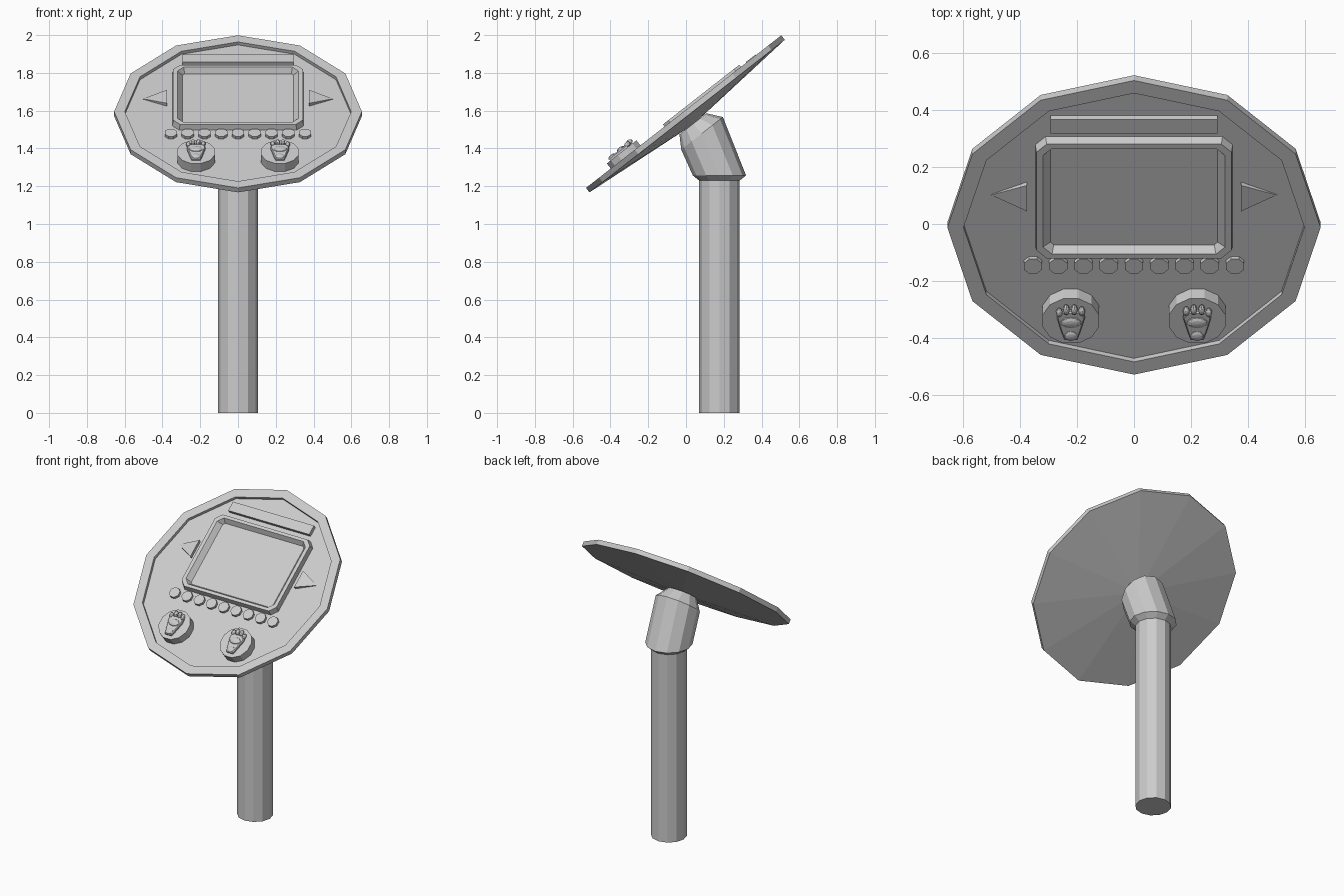
import bpy, bmesh, math
from mathutils import Matrix, Vector

if "Cube" in bpy.data.objects:
    bpy.data.objects.remove(bpy.data.objects["Cube"])

# Frame of the tilted console: local x right, y up the slope, z out of the face
TILT = math.radians(38)
PANEL = Matrix.Translation((0, -0.0125, 1.595)) @ Matrix.Rotation(TILT, 4, 'X')
FLOOR = -0.02


def finish(name, bm, matrix):
    bmesh.ops.remove_doubles(bm, verts=bm.verts, dist=1e-5)
    bmesh.ops.recalc_face_normals(bm, faces=bm.faces)
    bm.transform(matrix)
    mesh = bpy.data.meshes.new(name)
    bm.to_mesh(mesh)
    bm.free()
    ob = bpy.data.objects.new(name, mesh)
    bpy.context.collection.objects.link(ob)
    return ob


def loft(name, rings, matrix=PANEL):
    """Skin a list of equal-length point rings and cap both ends."""
    bm = bmesh.new()
    loops = [[bm.verts.new(p) for p in ring] for ring in rings]
    n = len(loops[0])
    for a, b in zip(loops, loops[1:]):
        for i in range(n):
            j = (i + 1) % n
            bm.faces.new((a[i], a[j], b[j], b[i]))
    bm.faces.new(loops[0][::-1])
    bm.faces.new(loops[-1])
    return finish(name, bm, matrix)


def circle(r, z, n=12, x=0, y=0, start=0.0):
    angles = [start + math.tau * i / n for i in range(n)]
    return [Vector((x + r * math.cos(a), y + r * math.sin(a), z)) for a in angles]


def chamfered(hx, hy, c, z, cy):
    """Rectangle with cut corners."""
    pts = [(hx, c - hy), (hx, hy - c), (hx - c, hy), (c - hx, hy),
           (-hx, hy - c), (-hx, c - hy), (c - hx, -hy), (hx - c, -hy)]
    return [Vector((x, y + cy, z)) for x, y in pts]


def tilted_ring(r, y, z, angle):
    m = Matrix.Translation((0, y, z)) @ Matrix.Rotation(angle, 4, 'X')
    return [m @ p for p in circle(r, 0)]


# Pole and bent neck
I = Matrix.Identity(4)
loft("pole", [circle(0.107, z, y=0.177) for z in (0, 1.23)], I)
loft("neck", [tilted_ring(0.107, 0.177, 1.23, 0),
              tilted_ring(0.141, 0.177, 1.257, 0),
              tilted_ring(0.140, 0.085, 1.48, TILT),
              tilted_ring(0.091, 0.037, 1.53, TILT)], I)

# Dish: shallow cone back, raised rim, recessed floor
loft("console_dish", [circle(0.002, -0.085), circle(0.656, -0.03), circle(0.656, 0),
                      circle(0.599, 0), circle(0.599, FLOOR)])

# Screen with its frame
CY = 0.128
loft("screen_frame", [chamfered(0.347, 0.262, 0.036, FLOOR, CY),
                      chamfered(0.343, 0.255, 0.036, 0.014, CY),
                      chamfered(0.320, 0.236, 0.032, 0.014, CY),
                      chamfered(0.294, 0.218, 0.012, -0.017, CY)])

# Bar above the screen
loft("top_bar", [[Vector((sx * 0.293, y, z)) for sx, y in
                  ((-1, 0.422), (1, 0.422), (1, 0.485), (-1, 0.485))]
                 for z in (FLOOR, 0.004)])

# Wedge arrows either side of the screen
for side, s in (("left", -1), ("right", 1)):
    loft("arrow_" + side, [[Vector((s * 0.376, 0.072, FLOOR)), Vector((s * 0.502, 0.132, FLOOR)),
                            Vector((s * 0.376, 0.188, FLOOR))],
                           [Vector((s * 0.376, 0.072, 0)), Vector((s * 0.502, 0.132, -0.017)),
                            Vector((s * 0.376, 0.188, 0))]])

# Row of small buttons
for i in range(9):
    x = (i - 4) * 0.0888
    loft(f"button_{i + 1}", [circle(0.035, z, 8, x, -0.176, math.pi / 8)
                             for z in (FLOOR, -0.003)])


# Palm pads with print-shaped relief: (name, x, y, z, rx, ry, rz)
BLOBS = [("ball", 0, 0.005, 0.046, 0.040, 0.026, 0.014),
         ("heel", 0, -0.055, 0.045, 0.026, 0.024, 0.012),
         ("toe_1", -0.041, 0.048, 0.047, 0.012, 0.018, 0.013),
         ("toe_2", -0.016, 0.062, 0.049, 0.012, 0.021, 0.014),
         ("toe_3", 0.012, 0.062, 0.049, 0.012, 0.021, 0.014),
         ("toe_4", 0.038, 0.054, 0.047, 0.012, 0.019, 0.013)]
SOLE = [(-0.022, -0.076), (0.022, -0.076), (0.032, -0.045), (0.049, 0.02),
        (0.047, 0.05), (-0.047, 0.05), (-0.049, 0.02), (-0.032, -0.045)]
for side, s in (("left", -1), ("right", 1)):
    cx, cy = s * 0.222, -0.39
    loft("pad_" + side, [circle(0.103, z, 12, cx, cy, math.pi / 12) for z in (FLOOR, 0.034)])
    loft("sole_" + side, [[Vector((cx + x * k, cy + y * k, z)) for x, y in SOLE]
                          for k, z in ((1, 0.03), (1, 0.044), (0.9, 0.05))])
    for part, x, y, z, rx, ry, rz in BLOBS:
        bm = bmesh.new()
        bmesh.ops.create_uvsphere(bm, u_segments=10, v_segments=6, radius=1)
        finish(f"{part}_{side}", bm, PANEL @ Matrix.Translation((cx - s * x, cy + y, z))
               @ Matrix.Diagonal((rx, ry, rz, 1)))
